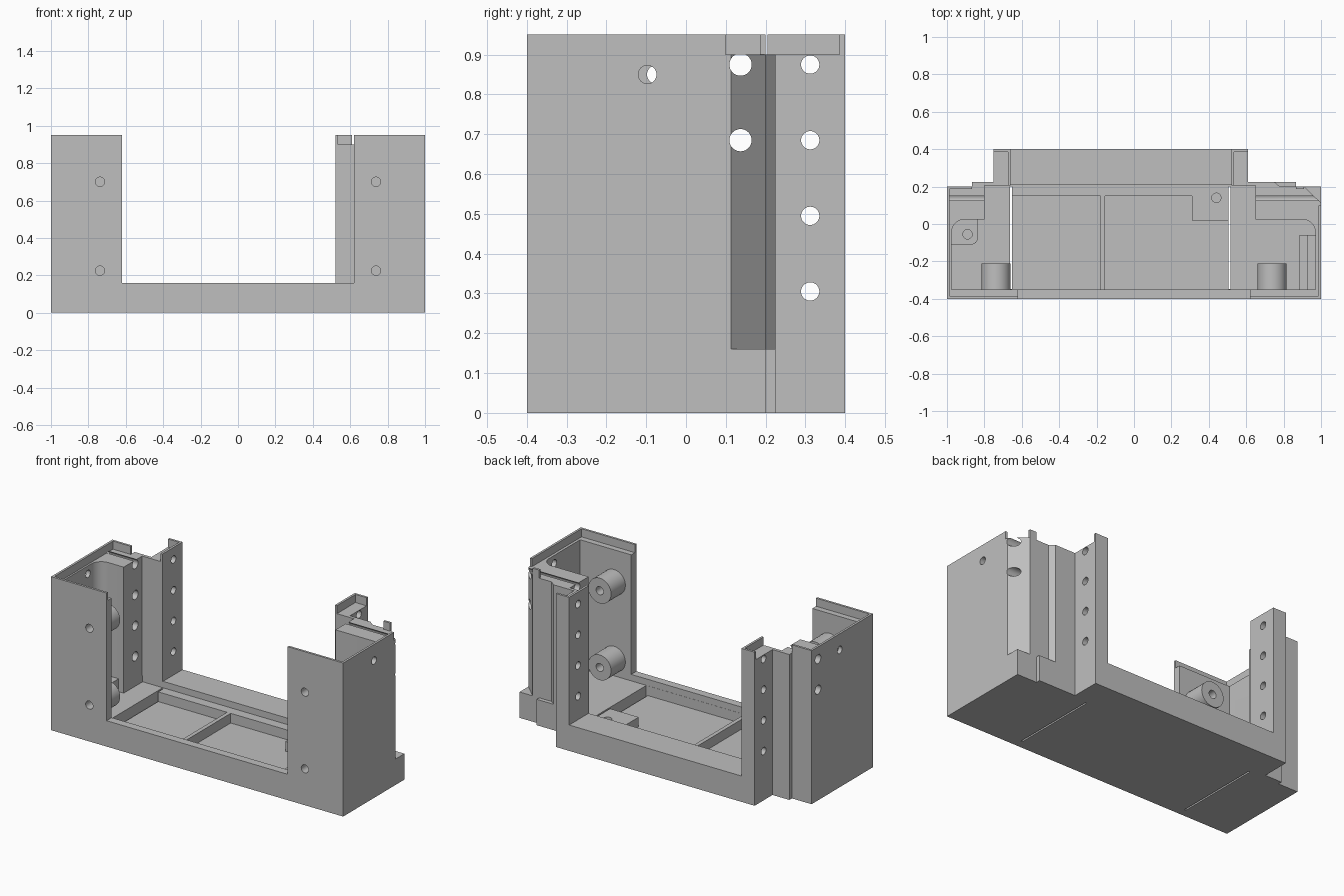
import bpy, bmesh, math
from mathutils import Matrix, Vector

cube = bpy.data.objects.get("Cube")
if cube:
    bpy.data.objects.remove(cube, do_unlink=True)

grey = bpy.data.materials.new("plain grey")
grey.use_nodes = True
grey.diffuse_color = (0.52, 0.52, 0.52, 1)
grey.node_tree.nodes["Principled BSDF"].inputs["Base Color"].default_value = grey.diffuse_color


def add(name, bm):
    bmesh.ops.recalc_face_normals(bm, faces=bm.faces)
    mesh = bpy.data.meshes.new(name)
    bm.to_mesh(mesh)
    bm.free()
    mesh.materials.append(grey)
    obj = bpy.data.objects.new(name, mesh)
    bpy.context.collection.objects.link(obj)
    return obj


def prism(name, outline, z0, z1):
    bm = bmesh.new()
    face = bm.faces.new([bm.verts.new((x, y, z0)) for x, y in outline])
    side = bmesh.ops.extrude_face_region(bm, geom=[face])["geom"]
    moved = [v for v in side if isinstance(v, bmesh.types.BMVert)]
    bmesh.ops.translate(bm, verts=moved, vec=(0, 0, z1 - z0))
    return add(name, bm)


def box(name, x0, x1, y0, y1, z0, z1):
    return prism(name, [(x0, y0), (x1, y0), (x1, y1), (x0, y1)], z0, z1)


def rod(name, start, end, radius):
    a, b = Vector(start), Vector(end)
    bm = bmesh.new()
    turn = (b - a).to_track_quat("Z", "Y").to_matrix().to_4x4()
    bmesh.ops.create_cone(bm, cap_ends=True, segments=32, radius1=radius, radius2=radius,
                          depth=(b - a).length, matrix=Matrix.Translation((a + b) / 2) @ turn)
    return add(name, bm)


def cut(obj, cutters):
    for c in cutters:
        c.hide_render = True
        mod = obj.modifiers.new("cut", "BOOLEAN")
        mod.operation, mod.solver, mod.object = "DIFFERENCE", "EXACT", c
    bpy.context.view_layer.update()
    graph = bpy.context.evaluated_depsgraph_get()
    mesh = bpy.data.meshes.new_from_object(obj.evaluated_get(graph))
    obj.modifiers.clear()
    obj.data = mesh
    for c in cutters:
        bpy.data.objects.remove(c, do_unlink=True)


def arc(cx, cy, r, a0, a1, steps=10):
    return [(cx + r * math.cos(math.radians(a0 + (a1 - a0) * i / steps)),
             cy + r * math.sin(math.radians(a0 + (a1 - a0) * i / steps))) for i in range(steps + 1)]


FLOOR, RIM, DECK, TOP = 0.06, 0.16, 0.9, 0.95
LEVELS = (0.875, 0.685, 0.495, 0.305)

# Base tray with stepped floor, pockets, screw hole and two floor slits
base = prism("base_tray", [(-1, -.4), (1, -.4), (1, .2), (.865, .2), (.865, .225), (.61, .225),
                           (.61, .4), (-.75, .4), (-.75, .225), (-.865, .225), (-.865, .2),
                           (-1, .2)], 0, RIM)
cut(base, [
    prism("floor_cut", [(-.975, -.35), (.97, -.35), (.97, .025), (.65, .025), (.65, .21),
                        (-.8, .21), (-.8, .025), (-.975, .025)], 0.12, 0.3),
    box("right_pocket_cut", -.655, -.18, -.349, .15, FLOOR, 0.3),
    prism("left_pocket_cut", [(-.155, -.349), (.51, -.349), (.51, .02), (.31, .02),
                              (.31, .15), (-.155, .15)], FLOOR, 0.3),
    box("right_slit_cut", -.662, -.652, -.348, .2, -.1, 0.3),
    box("left_slit_cut", .506, .516, -.348, .2, -.1, 0.3),
    rod("screw_cut", (.44, .14, .07), (.44, .14, .3), .025),
])

# Left tower, with chamfered back corner and perforated flange
left_tower = prism("left_tower",
                   [(.62, -.4), (1, -.4), (1, .113), (.91, .2), (.78, .2), (.75, .225), (.61, .225),
                    (.61, .4), (.52, .4), (.52, .205), (.65, .205), (.65, .025)]
                   + arc(.9, -.045, .07, 90, 0) + [(.97, -.35), (.62, -.35)], RIM, DECK)
# Right tower, with square back corner
right_tower = prism("right_tower",
                    [(-.62, -.4), (-1, -.4), (-1, .2), (-.865, .2), (-.865, .225), (-.75, .225),
                     (-.75, .4), (-.66, .4), (-.66, .205), (-.8, .205), (-.8, .025)]
                    + arc(-.905, -.045, .07, 90, 180) + [(-.975, -.35), (-.62, -.35)], RIM, DECK)

# Side, flange and front holes
for tower, s, side_y in ((left_tower, 1, -.097), (right_tower, -1, -.075)):
    holes = [rod("side_cut", (s * .94, side_y, .85), (s * 1.1, side_y, .85), .023)]
    for i, z in enumerate(LEVELS):
        holes.append(rod("flange_cut", (s * .45, .312, z), (s * .85, .312, z), .023))
        if i < 2:
            holes.append(rod("through_cut", (s * .63, .137, z), (s * 1.1, .137, z), .028))
        elif s < 0:
            holes.append(rod("blind_cut", (-.7, .137, z), (-.93, .137, z), .028))
    for z in (.7, .225):
        holes.append(rod("front_cut", (s * .738, -.5, z), (s * .738, -.3, z), .025))
    cut(tower, holes)

# Mounting bosses behind the front walls
for side, s in (("left", 1), ("right", -1)):
    for level, z in (("upper", .7), ("lower", .225)):
        boss = rod(f"{side}_{level}_boss", (s * .738, -.352, z), (s * .738, -.21, z), .078)
        cut(boss, [rod("boss_cut", (s * .738, -.5, z), (s * .738, -.1, z), .025)])

# Thin lips around the tower tops
T = .014
for side, s, wall_end, back_end, inner in (("left", 1, .113, .91, .52), ("right", -1, .2, 1, .66)):
    outer = inner + .09
    for part, x0, x1, y0, y1 in (("front", .62, 1, -.4, -.4 + T),
                                 ("side", 1 - T, 1, -.4 + T, wall_end - T),
                                 ("back", .865, back_end, .2 - T, .2),
                                 ("flange_side", inner, inner + T, .205, .4 - T),
                                 ("flange_back", inner, outer, .4 - T, .4)):
        xs = sorted((s * x0, s * x1))
        box(f"{side}_{part}_lip", xs[0], xs[1], y0, y1, DECK, TOP)

# Small supports on the tower floors
support = prism("right_screw_support",
                [(-.975, -.11), (-.87, -.11)] + arc(-.87, -.075, .035, -90, 0, 6)
                + [(-.835, .025), (-.975, .025)], .12, .2)
cut(support, [rod("support_cut", (-.89, -.055, .14), (-.89, -.055, .3), .025)])
box("left_floor_step", .885, .97, -.35, -.06, .12, .18)
box("left_floor_ridge", .925, .97, -.35, -.06, .18, .2)

# Smooth round surfaces, keep hard edges
bpy.ops.object.select_all(action="DESELECT")
for obj in bpy.context.collection.objects:
    if obj.type == "MESH" and grey.name in obj.data.materials:
        obj.select_set(True)
        bpy.context.view_layer.objects.active = obj
bpy.ops.object.shade_smooth_by_angle(angle=math.radians(30))
